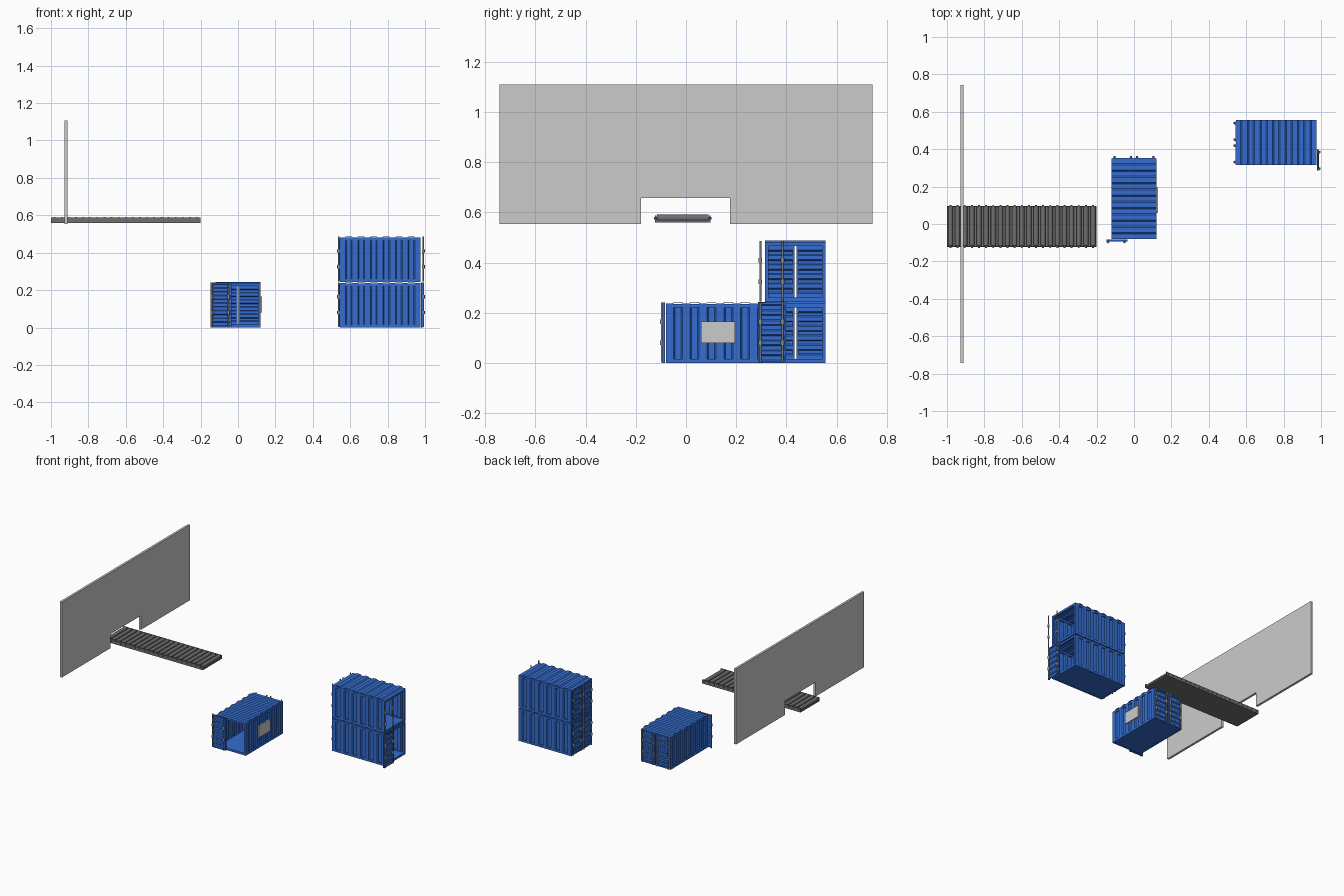
import bpy, bmesh, math
from mathutils import Matrix, Vector

if "Cube" in bpy.data.objects:
    bpy.data.objects.remove(bpy.data.objects["Cube"])


def material(name, r, g, b):
    m = bpy.data.materials.new(name)
    m.diffuse_color = (r, g, b, 1)
    m.use_nodes = True
    m.node_tree.nodes["Principled BSDF"].inputs["Base Color"].default_value = m.diffuse_color
    return m


BLUE = material("container_blue", 0.035, 0.15, 0.62)
DARK = material("dark_grey", 0.16, 0.16, 0.16)
STEEL = material("steel_grey", 0.3, 0.3, 0.3)


def box(bm, lo, hi):
    lo, hi = Vector(lo), Vector(hi)
    m = Matrix.Translation((lo + hi) / 2) @ Matrix.Diagonal((*(hi - lo), 1))
    bmesh.ops.create_cube(bm, size=1, matrix=m)


def cyl(bm, a, b, r, n=8):
    a, b = Vector(a), Vector(b)
    m = Matrix.Translation((a + b) / 2) @ (b - a).to_track_quat('Z', 'Y').to_matrix().to_4x4()
    bmesh.ops.create_cone(bm, cap_ends=True, segments=n, radius1=r, radius2=r,
                          depth=(b - a).length, matrix=m)


def finish(bm, name, mat=None, matrix=Matrix(), smooth=False):
    bmesh.ops.recalc_face_normals(bm, faces=bm.faces)
    bm.transform(matrix)
    me = bpy.data.meshes.new(name)
    bm.to_mesh(me)
    bm.free()
    ob = bpy.data.objects.new(name, me)
    bpy.context.collection.objects.link(ob)
    if mat:
        me.materials.append(mat)
    if smooth:
        bpy.context.view_layer.objects.active = ob
        ob.select_set(True)
        bpy.ops.object.shade_smooth_by_angle(angle=math.radians(50))
        ob.select_set(False)


def corrugation(u0, u1, centres, wide, narrow, depth):
    pts = [(u0, 0)]
    for c in centres:
        pts += [(c - wide, 0), (c - narrow, depth), (c + narrow, depth), (c + wide, 0)]
    return pts + [(u1, 0)]


def sheet(bm, pts, v0, v1, place, t=0.003):
    # thick folded sheet: each profile point becomes a ring of four corners
    rings = [[bm.verts.new(place(u, d + o, v)) for o, v in ((0, v0), (0, v1), (-t, v1), (-t, v0))]
             for u, d in pts]
    for a, b in zip(rings, rings[1:]):
        for i in range(4):
            j = (i + 1) % 4
            bm.faces.new((a[i], a[j], b[j], b[i]))
    bm.faces.new(rings[0])
    bm.faces.new(rings[-1][::-1])


L, W, H, RAIL = 0.215, 0.12, 0.236, 0.014
RIBS = [(i - 2.5) * 0.067 for i in range(6)]


def leaf(bm, x, side, yc, z0, z1):
    # door leaf with horizontal grooves inside a slim border
    hw, b = 0.056, 0.008
    step = (z1 - z0) / 6
    prof = corrugation(z0, z1, [z0 + step * (i + 0.5) for i in range(6)], 0.013, 0.008, -0.006)
    sheet(bm, prof, yc - hw + b, yc + hw - b, lambda u, d, v: (x + side * d, v, u))
    for s in (-1, 1):
        e = yc + s * (hw - b / 2)
        box(bm, (min(x, x - side * 0.009), e - b / 2, z0), (max(x, x - side * 0.009), e + b / 2, z1))


def lock_bars(bm, x, yc):
    for s in (-1, 1):
        y = yc + s * 0.044
        cyl(bm, (x, y, 0.002), (x, y, 0.242), 0.004)
        for z in (0.08, 0.165):
            cyl(bm, (x, y, z - 0.009), (x, y, z + 0.009), 0.0075)


def container(name, matrix, open_leaf=True):
    # corner posts and rails; the open end faces local +x
    bm = bmesh.new()
    for sx in (-1, 1):
        for sy in (-1, 1):
            p, q = (sx * L, sy * W, 0), (sx * (L - RAIL), sy * (W - RAIL), H)
            box(bm, [min(a, b) for a, b in zip(p, q)], [max(a, b) for a, b in zip(p, q)])
    for z0, z1 in ((0, 0.016), (H - RAIL, H)):
        for s in (-1, 1):
            y = s * (W - RAIL / 2)
            box(bm, (-L, y - RAIL / 2, z0), (L, y + RAIL / 2, z1))
            x = s * (L - RAIL / 2)
            box(bm, (x - RAIL / 2, -W, z0), (x + RAIL / 2, W, z1))
    finish(bm, name + "_frame", BLUE, matrix)

    bm = bmesh.new()
    box(bm, (-L + 0.002, -W + 0.002, 0.001), (L - 0.002, W - 0.002, 0.013))
    finish(bm, name + "_floor", BLUE, matrix)

    # corrugated side walls
    bm = bmesh.new()
    prof = corrugation(-L + RAIL, L - RAIL, RIBS, 0.018, 0.012, -0.008)
    for s in (-1, 1):
        sheet(bm, prof, 0.016, H - RAIL, lambda u, d, v: (u, s * (W + d), v))
    finish(bm, name + "_side_walls", BLUE, matrix)

    # raised roof ribs run across the full width
    bm = bmesh.new()
    prof = corrugation(-L, L, RIBS, 0.022, 0.014, 0.007)
    sheet(bm, prof, -W, W, lambda u, d, v: (u, v, H + 0.001 + d))
    finish(bm, name + "_roof", BLUE, matrix)

    # closed doors at the far end
    bm = bmesh.new()
    for yc in (-0.06, 0.06):
        leaf(bm, -L - 0.003, -1, yc, 0.006, H - 0.004)
    finish(bm, name + "_closed_doors", BLUE, matrix)
    if open_leaf:
        bm = bmesh.new()
        leaf(bm, L + 0.013, 1, -0.092, 0.0, 0.241)
        finish(bm, name + "_open_door", BLUE, matrix)

    bm = bmesh.new()
    for yc in (-0.06, 0.06):
        lock_bars(bm, -L - 0.007, yc)
    lock_bars(bm, L + 0.016, -0.095)
    finish(bm, name + "_lock_bars", STEEL, matrix, smooth=True)


# one single container turned to the front, and a stack of two
single = Matrix.Translation((0, 0.135, 0)) @ Matrix.Rotation(-math.pi / 2, 4, 'Z')
container("single_container", single)
container("lower_container", Matrix.Translation((0.76, 0.435, 0)))
container("upper_container", Matrix.Translation((0.76, 0.435, 0.244)), open_leaf=False)

# plain sign plate on the single container
bm = bmesh.new()
box(bm, (0.116, 0.06, 0.08), (0.127, 0.195, 0.166))
finish(bm, "side_plate")

# upright wall with a gate notch
bm = bmesh.new()
outline = [(-0.743, 0.553), (-0.18, 0.553), (-0.18, 0.657), (0.175, 0.657),
           (0.175, 0.553), (0.743, 0.553), (0.743, 1.108), (-0.743, 1.108)]
face = bm.faces.new([bm.verts.new((-0.928, y, z)) for y, z in outline])
ext = bmesh.ops.extrude_face_region(bm, geom=[face])
bmesh.ops.translate(bm, vec=(0.016, 0, 0),
                    verts=[g for g in ext["geom"] if isinstance(g, bmesh.types.BMVert)])
finish(bm, "gate_wall")

# conveyor: tray with side rails
YC = -0.013
bm = bmesh.new()
box(bm, (-1, YC - 0.11, 0.56), (-0.2, YC + 0.11, 0.57))
for s in (-1, 1):
    y = YC + s * 0.107
    box(bm, (-1, y - 0.003, 0.56), (-0.2, y + 0.003, 0.588))
finish(bm, "conveyor_tray", DARK)

# rollers with axle ends
bm = bmesh.new()
for i in range(21):
    x = -0.981 + i * 0.0381
    cyl(bm, (x, YC - 0.103, 0.577), (x, YC + 0.103, 0.577), 0.0135, 16)
    cyl(bm, (x, YC - 0.114, 0.577), (x, YC + 0.114, 0.577), 0.005)
finish(bm, "conveyor_rollers", DARK, smooth=True)
